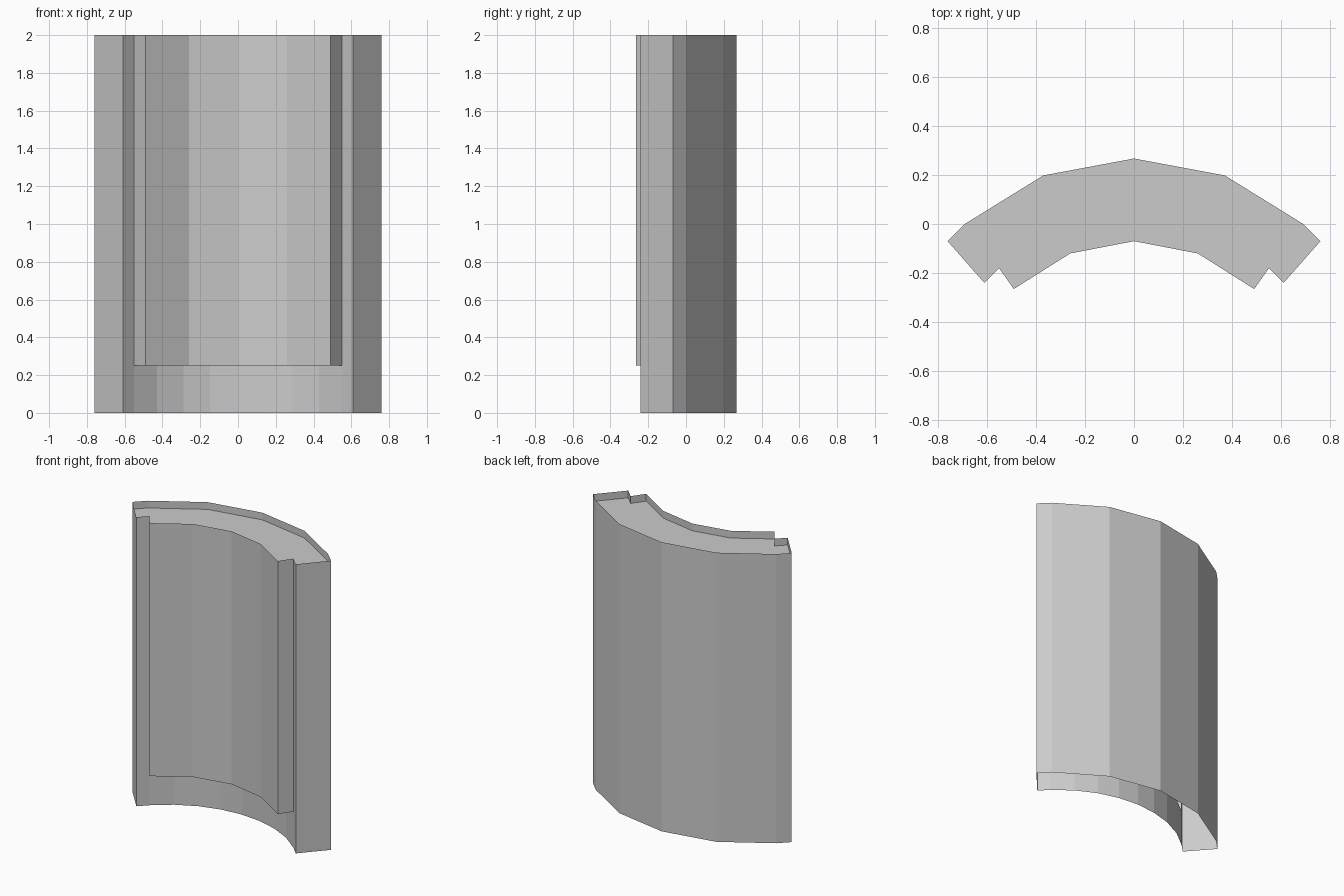
import bpy, bmesh
from math import sin, cos, radians

if "Cube" in bpy.data.objects:
    bpy.data.objects.remove(bpy.data.objects["Cube"])

TOP, CAP, SHOULDER = 2.0, 1.95, 0.25


def mirrored(half):
    """Half profile from x=0 to the right end -> full profile, left to right."""
    return [(-x, y) for x, y in reversed(half) if x > 0] + half


def make(name, build):
    bm = bmesh.new()
    build(bm)
    mesh = bpy.data.meshes.new(name)
    bm.to_mesh(mesh)
    bm.free()
    bpy.context.collection.objects.link(bpy.data.objects.new(name, mesh))


def wall(name, path, z0, z1):
    """Vertical ribbon; faces look to the left of the travel direction."""
    def build(bm):
        lo = [bm.verts.new((x, y, z0)) for x, y in path]
        hi = [bm.verts.new((x, y, z1)) for x, y in path]
        for i in range(len(path) - 1):
            bm.faces.new((lo[i], hi[i], hi[i + 1], lo[i + 1]))
    make(name, build)


def plate(name, loop, z, up):
    def build(bm):
        f = bm.faces.new([bm.verts.new((x, y, z)) for x, y in loop])
        f.normal_update()
        if (f.normal.z > 0) != up:
            f.normal_flip()
        bmesh.ops.triangulate(bm, faces=bm.faces[:])
    make(name, build)


# Plan profiles, left to right
outer = mirrored([(0, 0.267), (0.37, 0.198), (0.69, 0), (0.76, -0.07)])
inner = mirrored([(0, -0.07), (0.26, -0.12), (0.49, -0.265), (0.55, -0.18)])
band = mirrored([(0.808 * sin(radians(a)), -0.77 + 0.808 * cos(radians(a)))
                 for a in (0, 10.5, 21, 32, 43)])
band[0], band[-1] = inner[0], inner[-1]
L, R = (-0.61, -0.24), (0.61, -0.24)

# Outer curved wall and both end walls with the front lips of the notches
wall("outer_wall", outer, 0, TOP)
wall("right_end_wall", [outer[-1], R, inner[-1]], 0, TOP)
wall("left_end_wall", [inner[0], L, outer[0]], 0, TOP)

# Thick inner wall above a recessed base band, joined by a shoulder
wall("inner_wall", inner[::-1], SHOULDER, TOP)
wall("base_band", band[::-1], 0, SHOULDER)
plate("shoulder", band + inner[-2:0:-1], SHOULDER, False)

# Top cap sunk slightly below the rim
plate("top_cap", outer + [R] + inner[::-1] + [L], CAP, True)
